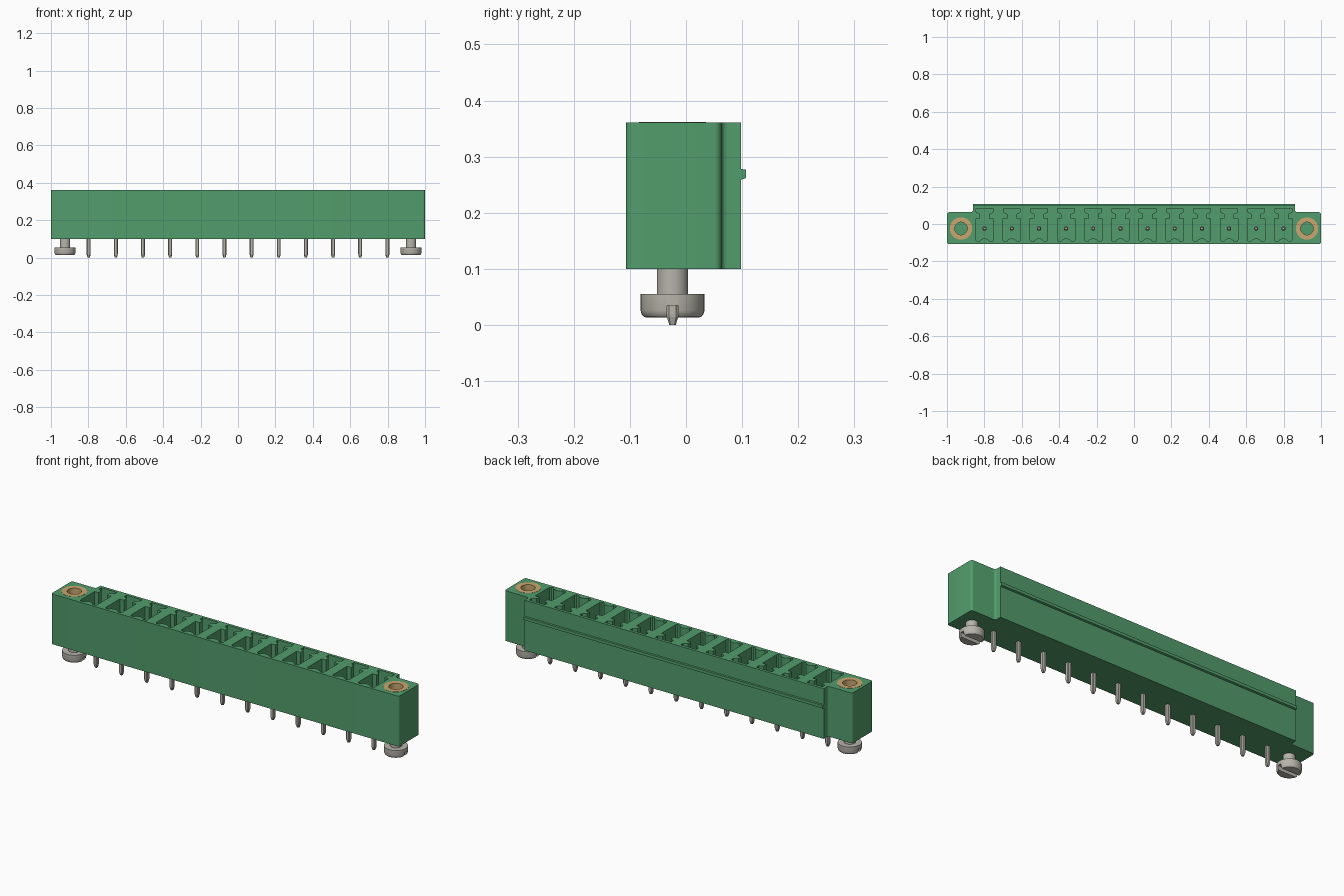
import bpy, bmesh, math
from mathutils import Vector

cube = bpy.data.objects.get("Cube")
if cube:
    bpy.data.objects.remove(cube, do_unlink=True)


def material(name, rgb):
    m = bpy.data.materials.new(name)
    m.use_nodes = True
    col = (*rgb, 1.0)
    m.diffuse_color = col
    m.node_tree.nodes["Principled BSDF"].inputs["Base Color"].default_value = col
    return m


GREEN = material("green plastic", (0.085, 0.335, 0.15))
STEEL = material("tin plated metal", (0.48, 0.46, 0.41))
BRASS = material("brass", (0.58, 0.39, 0.16))

BOTTOM, TOP = 0.1, 0.361
ROW_Y = -0.024
PIN_XS = [(i - 5.5) * 0.1452 for i in range(12)]
SCREW_X = 0.925


def finish(name, bm, mat, smooth=False):
    bmesh.ops.recalc_face_normals(bm, faces=bm.faces[:])
    me = bpy.data.meshes.new(name)
    bm.to_mesh(me)
    bm.free()
    ob = bpy.data.objects.new(name, me)
    bpy.context.collection.objects.link(ob)
    if mat:
        me.materials.append(mat)
    if smooth:
        shade(ob)
    return ob


def activate(ob):
    bpy.ops.object.select_all(action='DESELECT')
    ob.select_set(True)
    bpy.context.view_layer.objects.active = ob


def shade(ob):
    activate(ob)
    bpy.ops.object.shade_smooth_by_angle(angle=math.radians(32))


def loft(bm, rings):
    """Skin a stack of equal-length rings and cap both ends."""
    loops = [[bm.verts.new(p) for p in ring] for ring in rings]
    for a, b in zip(loops, loops[1:]):
        for i in range(len(a)):
            j = (i + 1) % len(a)
            bm.faces.new((a[i], a[j], b[j], b[i]))
    bm.faces.new(loops[0][::-1])
    bm.faces.new(loops[-1])


def prism(bm, outline, z0, z1, dx=0.0):
    loft(bm, [[(x + dx, y, z) for x, y in outline] for z in (z0, z1)])


def circle(r, z, x=0.0, y=0.0, n=32):
    return [(x + r * math.cos(2 * math.pi * i / n),
             y + r * math.sin(2 * math.pi * i / n), z) for i in range(n)]


def box(bm, x0, x1, y0, y1, z0, z1):
    prism(bm, [(x0, y0), (x1, y0), (x1, y1), (x0, y1)], z0, z1)


def rounded(corners, steps=5):
    """Outline from (x, y, radius) corners."""
    out = []
    for i, (x, y, r) in enumerate(corners):
        p = Vector((x, y))
        if r == 0:
            out.append((x, y))
            continue
        a = p + (Vector(corners[i - 1][:2]) - p).normalized() * r
        b = p + (Vector(corners[(i + 1) % len(corners)][:2]) - p).normalized() * r
        centre = a + b - p
        for k in range(steps + 1):
            t = k / steps * math.pi / 2
            q = centre + (a - centre) * math.cos(t) + (b - centre) * math.sin(t)
            out.append((q.x, q.y))
    return out


def cut(ob, cutter):
    cutter.hide_render = True
    mod = ob.modifiers.new("cut", 'BOOLEAN')
    mod.operation = 'DIFFERENCE'
    mod.solver = 'EXACT'
    mod.object = cutter
    activate(ob)
    bpy.ops.object.modifier_apply(modifier=mod.name)
    bpy.data.objects.remove(cutter, do_unlink=True)


# Housing: wide row block with a lower-depth mounting flange at each end
half = [(1.0, -0.107, 0.01), (1.0, 0.063, 0.012), (0.861, 0.063, 0.011), (0.861, 0.098, 0)]
corners = half + [(-x, y, r) for x, y, r in reversed(half)]
bm = bmesh.new()
prism(bm, rounded(corners), BOTTOM, TOP)
housing = finish("housing", bm, GREEN)

# Keyed contact pockets and insert bores
bump = [(0.03 * math.sin(a), -0.105 + 0.028 * math.cos(a))
        for a in [math.radians(d) for d in (64, 48, 32, 16)]]
side = [(0.045, 0.083), (0.045, 0.063), (0.024, 0.053), (0.024, 0.03),
        (0.047, 0.03), (0.047, -0.086), (0.041, -0.093)] + bump
pocket = side + [(0.0, -0.077)] + [(-x, y) for x, y in reversed(side)]
bm = bmesh.new()
for x in PIN_XS:
    prism(bm, pocket, 0.15, TOP + 0.05, x)
for s in (-1, 1):
    loft(bm, [circle(0.06, z, s * SCREW_X, ROW_Y) for z in (0.2, TOP + 0.05)])
cut(housing, finish("pocket_cutter", bm, None))
shade(housing)

# Latching rib along the back
bm = bmesh.new()
rib = [(0.09, 0.258), (0.098, 0.259), (0.107, 0.262), (0.107, 0.277), (0.098, 0.278), (0.09, 0.278)]
loft(bm, [[(x, y, z) for y, z in rib] for x in (-0.861, 0.861)])
finish("back_rib", bm, GREEN)

# Contact pins: chamfered square wire with tapered ends
w, c = 0.0105, 0.0065
section = [(w, -c), (w, c), (c, w), (-c, w), (-w, c), (-w, -c), (-c, -w), (c, -w)]
for i, x in enumerate(PIN_XS):
    bm = bmesh.new()
    loft(bm, [[(x + px * s, ROW_Y + py * s, z) for px, py in section]
              for z, s in ((0.0, 0.55), (0.014, 0.95), (0.02, 1.0), (0.29, 1.0), (0.31, 0.6))])
    finish(f"contact_pin_{i + 1}", bm, STEEL)

for side_name, s in (("right", -1), ("left", 1)):
    cx = s * SCREW_X

    # Threaded insert: brass tube flush with the top
    bm = bmesh.new()
    rings = [[bm.verts.new(p) for p in circle(r, z, cx, ROW_Y)]
             for r, z in ((0.06, 0.2), (0.06, TOP + 0.001), (0.034, TOP + 0.001), (0.034, 0.2))]
    for k in range(4):
        a, b = rings[k], rings[(k + 1) % 4]
        for i in range(32):
            j = (i + 1) % 32
            bm.faces.new((a[i], a[j], b[j], b[i]))
    finish(f"threaded_insert_{side_name}", bm, BRASS, True)

    # Slotted mounting screw under the flange
    bm = bmesh.new()
    loft(bm, [circle(r, z, cx, ROW_Y) for r, z in
              ((0.045, 0.013), (0.051, 0.0145), (0.055, 0.019), (0.057, 0.026),
               (0.057, 0.055), (0.028, 0.055), (0.028, 0.12))])
    screw = finish(f"mounting_screw_{side_name}", bm, STEEL)
    bm = bmesh.new()
    box(bm, cx - 0.1, cx + 0.1, ROW_Y - 0.01, ROW_Y + 0.01, 0.0, 0.035)
    cut(screw, finish("slot_cutter", bm, None))
    shade(screw)
